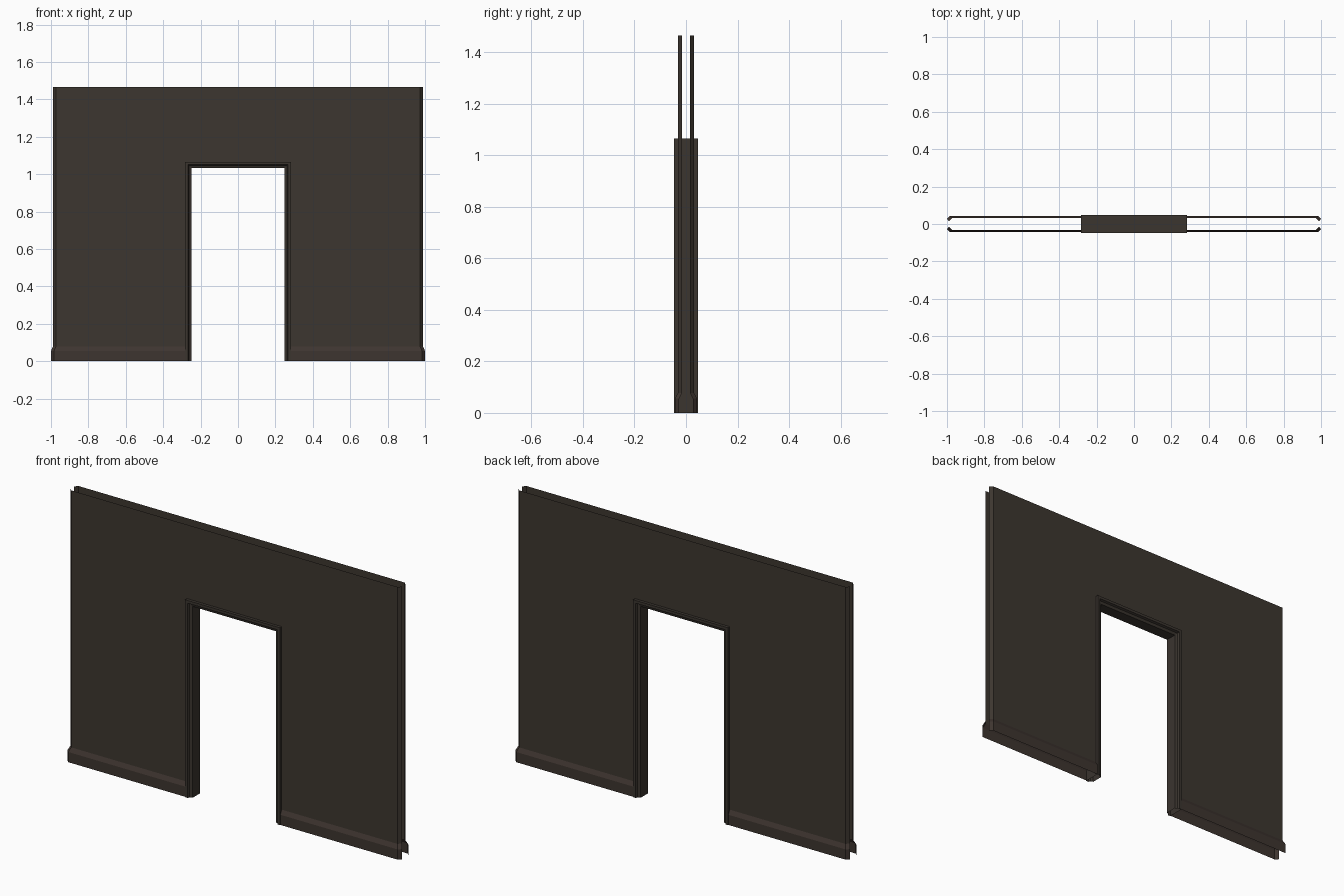
import bpy, bmesh

if "Cube" in bpy.data.objects:
    bpy.data.objects.remove(bpy.data.objects["Cube"])

def material(name, rgb):
    m = bpy.data.materials.new(name)
    m.diffuse_color = (*rgb, 1)
    m.use_nodes = True
    m.node_tree.nodes["Principled BSDF"].inputs["Base Color"].default_value = m.diffuse_color
    return m

WALL = material("dark brown wall", (0.046, 0.037, 0.029))
BASE = material("warm brown skirting", (0.048, 0.035, 0.029))
TRIM = material("dark brown trim", (0.043, 0.035, 0.028))

def loft(name, rows, mat):
    """Skin a grid of points, one row after another."""
    bm = bmesh.new()
    grid = [[bm.verts.new(p) for p in row] for row in rows]
    for a, b in zip(grid, grid[1:]):
        for i in range(len(a) - 1):
            bm.faces.new((a[i], a[i + 1], b[i + 1], b[i]))
    mesh = bpy.data.meshes.new(name)
    bm.to_mesh(mesh)
    bm.free()
    mesh.materials.append(mat)
    obj = bpy.data.objects.new(name, mesh)
    bpy.context.collection.objects.link(obj)
    return obj

def mirrored(obj, x=False, y=True):
    mod = obj.modifiers.new("mirror", 'MIRROR')
    mod.use_axis = (x, y, False)
    mod.use_clip = False
    mod.merge_threshold = 0.0005
    return obj

JAMB, HEAD, TOP = 0.268, 1.049, 1.465

def outline(z, grow):
    """Front skin from the jamb to the chamfered end."""
    y = 0.031 + grow
    end = 0.99 + grow * 0.8
    return [(JAMB, -y, z), (end - 0.016, -y, z), (end, -y + 0.016, z)]

# Thin wall skins, front and back
mirrored(loft("wall_panel", [outline(z, 0) for z in (0.078, HEAD, TOP)], WALL), x=True)
mirrored(loft("wall_header", [[(-JAMB, -0.031, z), (JAMB, -0.031, z)]
                              for z in (HEAD, TOP)], WALL))

# Skirting board with a sloping top
mirrored(loft("skirting", [outline(0, 0.012), outline(0.055, 0.012),
                           outline(0.078, 0)], BASE), x=True)

# Door frame: a trim section swept up, across and down (x, y of the section)
section = [(0.283, 0.047), (0.283, -0.047), (0.268, -0.047), (0.263, -0.036),
           (0.249, -0.031), (0.249, 0.031), (0.263, 0.036), (0.268, 0.047),
           (0.283, 0.047)]
drop = 0.783   # frame height above the section's x value
path = [(-1, False), (-1, True), (1, True), (1, False)]
loft("door_frame", [[(s * x, y, x + drop if up else 0) for x, y in section]
                    for s, up in path], TRIM)

# Make the frame's normals face outward
mesh = bpy.data.objects["door_frame"].data
bm = bmesh.new()
bm.from_mesh(mesh)
bmesh.ops.remove_doubles(bm, verts=bm.verts, dist=0.0005)
bmesh.ops.recalc_face_normals(bm, faces=bm.faces)
bm.to_mesh(mesh)
bm.free()
